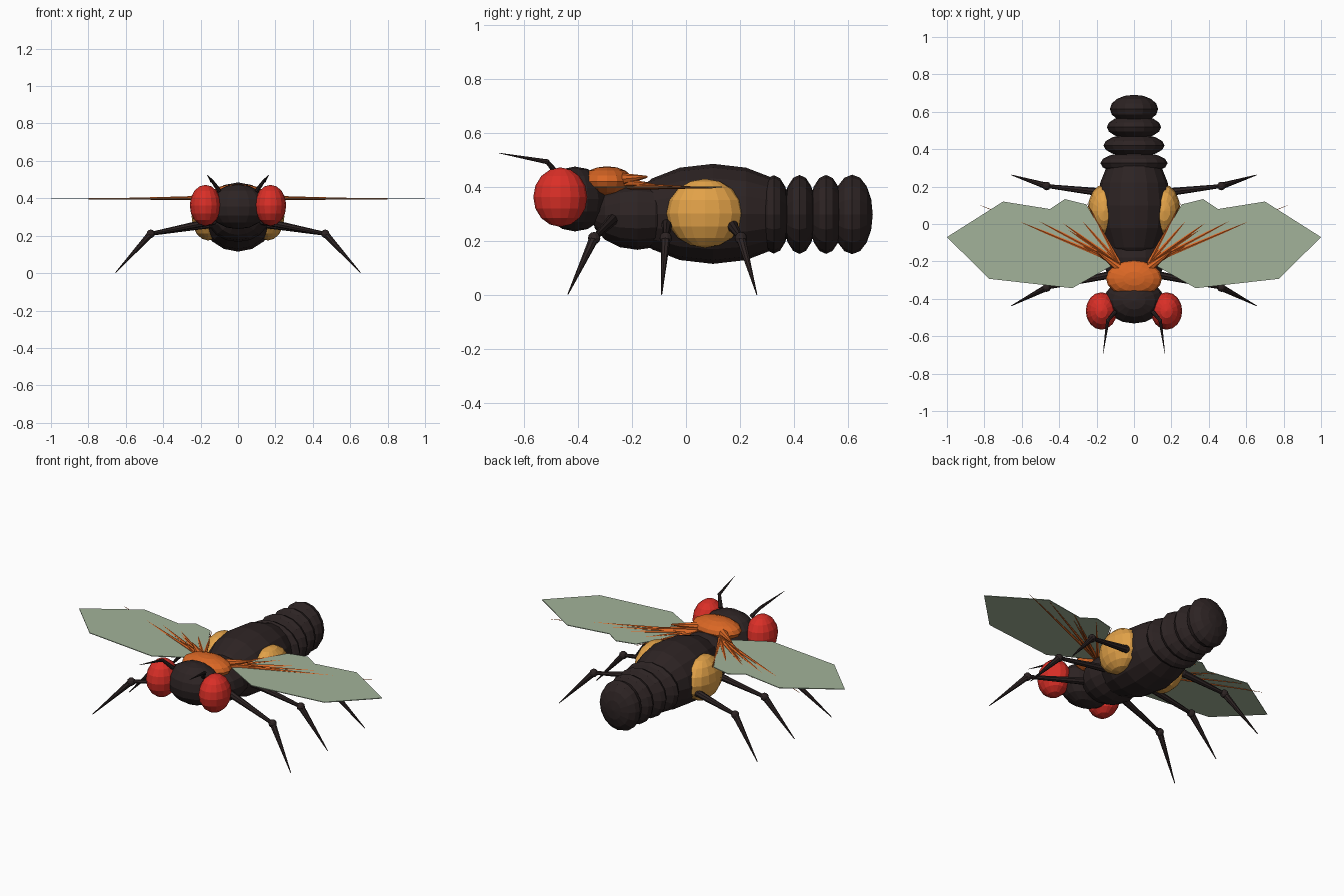
import bpy, math
from mathutils import Vector

if "Cube" in bpy.data.objects:
    bpy.data.objects.remove(bpy.data.objects["Cube"])


def material(name, rgb):
    m = bpy.data.materials.new(name)
    m.diffuse_color = (*rgb, 1)
    m.use_nodes = True
    m.node_tree.nodes["Principled BSDF"].inputs["Base Color"].default_value = m.diffuse_color
    return m


DARK = material("dark_brown", (0.026, 0.017, 0.017))
RED = material("eye_red", (0.70, 0.028, 0.02))
ORANGE = material("orange", (0.70, 0.135, 0.018))
YELLOW = material("amber", (0.76, 0.36, 0.065))
WING = material("wing_green", (0.36, 0.45, 0.32))


def ball(name, loc, radii, mat, segs=16, rings=8, along_y=False):
    """Faceted ellipsoid; radii are always world x, y, z."""
    bpy.ops.mesh.primitive_uv_sphere_add(segments=segs, ring_count=rings, radius=1, location=loc)
    o = bpy.context.object
    o.name = name
    if along_y:
        o.rotation_euler = (math.pi / 2, 0, 0)
        o.scale = (radii[0], radii[2], radii[1])
    else:
        o.scale = radii
    o.data.materials.append(mat)
    return o


def spike(name, a, b, r1, r2, mat, segs=8):
    """Tapered limb from point a to point b."""
    a, b = Vector(a), Vector(b)
    d = b - a
    bpy.ops.mesh.primitive_cone_add(vertices=segs, radius1=r1, radius2=r2, depth=d.length,
                                    location=(a + b) / 2)
    o = bpy.context.object
    o.name = name
    o.rotation_euler = d.to_track_quat('Z', 'Y').to_euler()
    o.data.materials.append(mat)
    return o


# Body
ball("head", (0, -0.41, 0.355), (0.16, 0.122, 0.12), DARK)
ball("thorax", (0, -0.18, 0.295), (0.165, 0.17, 0.128), DARK, along_y=True)
ball("abdomen", (0, 0.1, 0.3), (0.195, 0.32, 0.185), DARK, along_y=True)
for i, (y, rx, ry, rz) in enumerate([(0.325, 0.18, 0.06, 0.145), (0.42, 0.163, 0.062, 0.146),
                                     (0.518, 0.145, 0.064, 0.146), (0.615, 0.129, 0.076, 0.147)]):
    ball(f"tail_ring_{i + 1}", (0, y, 0.298), (rx, ry, rz), DARK, along_y=True)
ball("back_shield", (0, -0.292, 0.42), (0.15, 0.097, 0.056), ORANGE)

# Wing outline for the +x side
OUTLINE = [(0.08, -0.2), (0.13, -0.23), (0.33, -0.343), (0.775, -0.293), (1.0, -0.07),
           (0.7, 0.12), (0.45, 0.08), (0.37, 0.133), (0.255, 0.105)]
# Tips of the spines that run under each wing
SPINES = [(0.25, 0.11), (0.29, 0.03), (0.35, 0.10), (0.46, 0.04), (0.50, 0.09),
          (0.68, 0.105), (0.82, 0.10)]
# Legs: hip, knee y, foot y
LEGS = [("front", (0.12, -0.27, 0.28), -0.34, -0.437),
        ("middle", (0.14, -0.07, 0.262), -0.075, -0.09),
        ("rear", (0.2, 0.172, 0.255), 0.203, 0.262)]

for side, s in (("right", 1), ("left", -1)):
    def p(x, y, z):
        return (s * x, y, z)

    ball(f"eye_{side}", p(0.174, -0.465, 0.362), (0.084, 0.1, 0.11), RED)
    ball(f"side_patch_{side}", p(0.16, 0.07, 0.302), (0.088, 0.142, 0.128), YELLOW)

    # Antennae
    spike(f"antenna_base_{side}", p(0.10, -0.47, 0.44), p(0.14, -0.515, 0.495), 0.012, 0.008, DARK)
    ball(f"antenna_joint_{side}", p(0.14, -0.515, 0.493), (0.01, 0.01, 0.01), DARK, 8, 6)
    spike(f"antenna_tip_{side}", p(0.14, -0.515, 0.493), p(0.165, -0.692, 0.525), 0.009, 0.001, DARK)

    # Legs
    for leg, hip, ky, fy in LEGS:
        knee, foot = p(0.467, ky, 0.21), p(0.655, fy, 0.002)
        ball(f"{leg}_hip_{side}", p(*hip), (0.022, 0.022, 0.022), DARK, 10, 6)
        spike(f"{leg}_upper_leg_{side}", p(*hip), knee, 0.021, 0.01, DARK)
        ball(f"{leg}_knee_{side}", knee, (0.023, 0.023, 0.023), DARK, 10, 6)
        spike(f"{leg}_lower_leg_{side}", knee, foot, 0.018, 0.002, DARK)

    # Wing membrane
    pts = [p(x, y, 0.4) for x, y in OUTLINE]
    if s < 0:
        pts.reverse()
    me = bpy.data.meshes.new(f"wing_{side}")
    me.from_pydata(pts, [], [tuple(range(len(pts)))])
    me.materials.append(WING)
    wing = bpy.data.objects.new(f"wing_{side}", me)
    bpy.context.collection.objects.link(wing)
    thick = wing.modifiers.new("thickness", 'SOLIDIFY')
    thick.thickness = 0.004
    thick.offset = 0

    # Wing spines and the stout shoulder spike
    for i, (x, y) in enumerate(SPINES):
        spike(f"wing_spine_{i + 1}_{side}", p(0.08, -0.21, 0.402), p(x, y, 0.396),
              0.013, 0.001, ORANGE, 6)
    spike(f"shoulder_spike_{side}", p(0.06, -0.25, 0.425), p(0.2, -0.145, 0.437), 0.028, 0.004, ORANGE)
    spike(f"shoulder_spine_{side}", p(0.07, -0.23, 0.415), p(0.27, -0.12, 0.41), 0.02, 0.001, ORANGE, 6)
